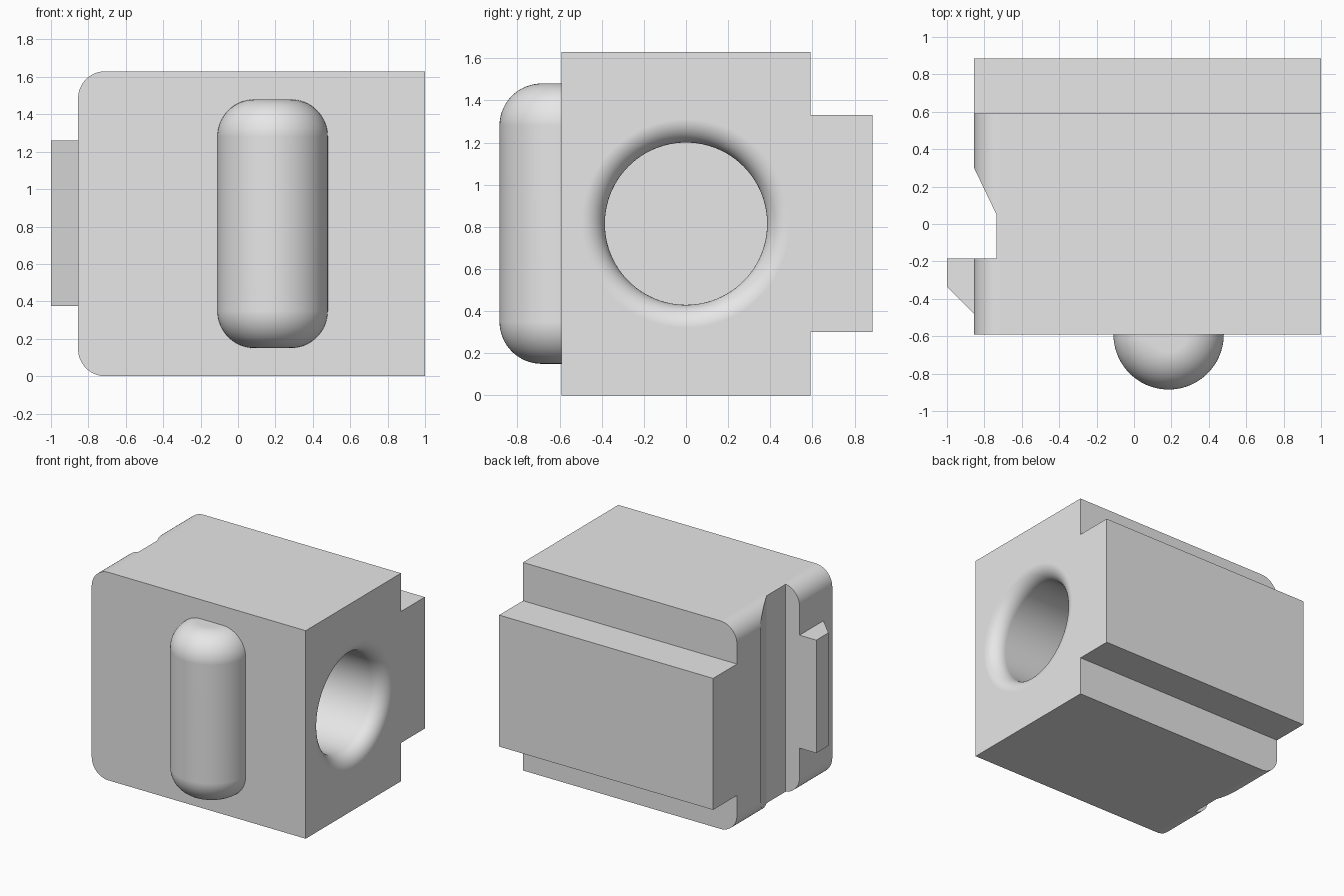
import bpy
import bmesh
from math import pi, cos, sin
from mathutils import Vector

cube = bpy.data.objects.get("Cube")
if cube:
    bpy.data.objects.remove(cube, do_unlink=True)

grey = bpy.data.materials.new("plain grey")
grey.use_nodes = True
grey.diffuse_color = (0.8, 0.8, 0.8, 1)
grey.node_tree.nodes["Principled BSDF"].inputs["Base Color"].default_value = (0.8, 0.8, 0.8, 1)


def arc(cx, cy, r, start, end, steps=16):
    angles = [start + (end - start) * i / steps for i in range(steps + 1)]
    return [(cx + r * cos(a), cy + r * sin(a)) for a in angles]


def finish(name, bm):
    bmesh.ops.remove_doubles(bm, verts=bm.verts, dist=1e-5)
    bmesh.ops.recalc_face_normals(bm, faces=bm.faces)
    mesh = bpy.data.meshes.new(name)
    bm.to_mesh(mesh)
    bm.free()
    mesh.materials.append(grey)
    obj = bpy.data.objects.new(name, mesh)
    bpy.context.collection.objects.link(obj)
    return obj


def prism(name, points, direction):
    """Extrude a closed outline of 3D points."""
    bm = bmesh.new()
    face = bm.faces.new([bm.verts.new(p) for p in points])
    out = bmesh.ops.extrude_face_region(bm, geom=[face], use_keep_orig=True)
    moved = [v for v in out["geom"] if isinstance(v, bmesh.types.BMVert)]
    bmesh.ops.translate(bm, verts=moved, vec=Vector(direction))
    return finish(name, bm)


def lathe(name, points, centre, axis, angle, steps):
    """Turn an open profile around an axis."""
    bm = bmesh.new()
    verts = [bm.verts.new(p) for p in points]
    edges = [bm.edges.new(pair) for pair in zip(verts, verts[1:])]
    bmesh.ops.spin(bm, geom=verts + edges, cent=centre, axis=axis,
                   angle=angle, steps=steps)
    return finish(name, bm)


def select_only(obj):
    bpy.ops.object.select_all(action="DESELECT")
    obj.select_set(True)
    bpy.context.view_layer.objects.active = obj


def combine(target, tool, operation):
    mod = target.modifiers.new(operation.title(), "BOOLEAN")
    mod.operation = operation
    mod.solver = "EXACT"
    mod.object = tool
    select_only(target)
    bpy.ops.object.modifier_apply(modifier=mod.name)
    bpy.data.objects.remove(tool, do_unlink=True)


LEFT, RIGHT, HALF, HEIGHT = -0.855, 1.0, 0.59, 1.63

# Body block with two rounded edges
R = 0.145
outline = [(RIGHT, 0), (RIGHT, HEIGHT)]
outline += arc(LEFT + R, HEIGHT - R, R, pi / 2, pi)
outline += arc(LEFT + R, R, R, pi, 1.5 * pi)
body = prism("body", [(x, -HALF, z) for x, z in outline], (0, 2 * HALF, 0))

# Back flange
flange = [(LEFT, 0.30), (RIGHT, 0.30), (RIGHT, 1.33), (LEFT, 1.33)]
combine(body, prism("back_flange", [(x, 0.5, z) for x, z in flange], (0, 0.385, 0)), "UNION")

# Full-height groove with one sloping side
groove = [(-1.1, -0.185), (-0.735, -0.185), (-0.735, 0.05), (LEFT, 0.30), (-1.1, 0.81)]
combine(body, prism("groove_cutter", [(x, y, -0.1) for x, y in groove], (0, 0, 1.9)), "DIFFERENCE")

# Wedge-shaped catch beside the groove
catch = [(-1, -0.185), (-1, -0.335), (LEFT, -0.48), (-0.8, -0.48), (-0.8, -0.185)]
combine(body, prism("catch", [(x, y, 0.375) for x, y in catch], (0, 0, 0.885)), "UNION")

# Blind round socket with a rolled rim
BORE, RIM, FLOOR, MID = 0.385, 0.11, -0.2, 0.815
profile = [(FLOOR, 0), (FLOOR, BORE)]
profile += [(x, r) for r, x in arc(BORE + RIM, RIGHT - RIM, RIM, pi, pi / 2)]
profile += [(RIGHT + 0.05, BORE + RIM), (RIGHT + 0.05, 0)]
cutter = lathe("socket_cutter", [(x, 0, MID + r) for x, r in profile],
               (0, 0, MID), (1, 0, 0), 2 * pi, 96)
combine(body, cutter, "DIFFERENCE")

# Half-round front rib with softened ends
CX, RAD, SOFT, LOW, TOP = 0.185, 0.295, 0.2, 0.15, 1.48
profile = [(0, LOW)]
profile += arc(RAD - SOFT, LOW + SOFT, SOFT, -pi / 2, 0)
profile += arc(RAD - SOFT, TOP - SOFT, SOFT, 0, pi / 2)
profile += [(0, TOP)]
rib = lathe("front_rib", [(CX - r, -HALF, z) for r, z in profile],
            (CX, -HALF, 0), (0, 0, 1), pi, 48)

# Smooth rounds while keeping flat faces flat
for obj in (body, rib):
    select_only(obj)
    bpy.ops.object.shade_smooth_by_angle(angle=pi / 9)
    mod = obj.modifiers.new("Weighted Normal", "WEIGHTED_NORMAL")
    mod.keep_sharp = True
